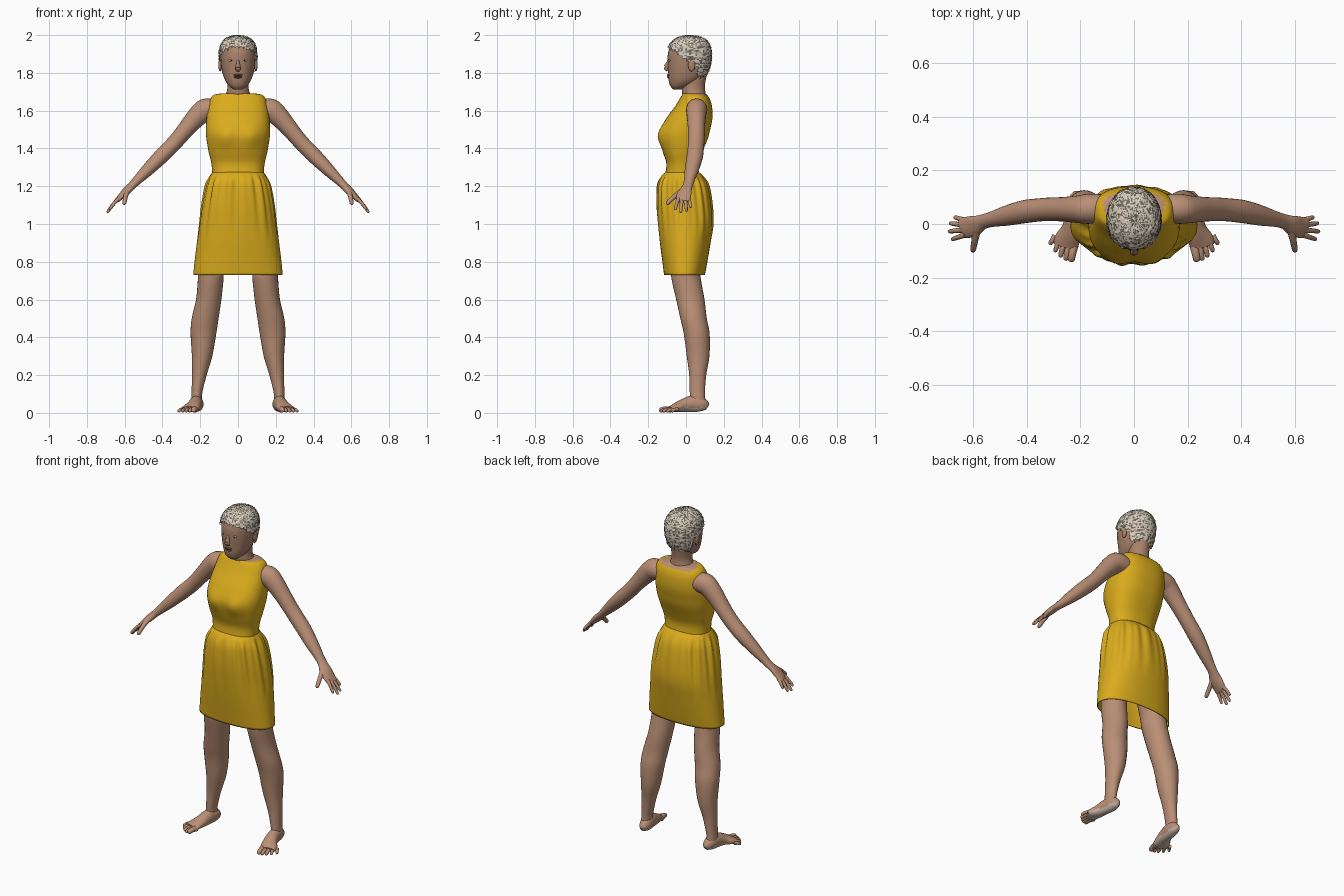
import bpy, bmesh, math, random
from mathutils import Vector

random.seed(4)
if "Cube" in bpy.data.objects:
    bpy.data.objects.remove(bpy.data.objects["Cube"])


def material(name, *rgb):
    m = bpy.data.materials.new(name)
    m.use_nodes = True
    m.diffuse_color = (*rgb, 1)
    m.node_tree.nodes["Principled BSDF"].inputs["Base Color"].default_value = (*rgb, 1)
    return m


YELLOW = material("yellow_cloth", 0.70, 0.41, 0.012)
SKIN = material("skin", 0.49, 0.275, 0.18)
FACE = material("face_skin", 0.40, 0.225, 0.145)
SOLE = material("pale_sole", 0.62, 0.50, 0.41)
HAIR_LIGHT = material("light_grey_hair", 0.66, 0.60, 0.49)
HAIR_DARK = material("dark_grey_hair", 0.17, 0.145, 0.115)
WHITE = material("eye_white", 0.6, 0.54, 0.47)
DARK = material("dark_brown", 0.04, 0.025, 0.02)
LIP = material("lip", 0.25, 0.10, 0.075)


def finish(name, bm, mats, angle=60):
    """Turn a bmesh into a smooth shaded object."""
    bmesh.ops.recalc_face_normals(bm, faces=bm.faces)
    me = bpy.data.meshes.new(name)
    bm.to_mesh(me)
    bm.free()
    for m in mats:
        me.materials.append(m)
    ob = bpy.data.objects.new(name, me)
    bpy.context.collection.objects.link(ob)
    bpy.ops.object.select_all(action="DESELECT")
    ob.select_set(True)
    bpy.context.view_layer.objects.active = ob
    bpy.ops.object.shade_smooth_by_angle(angle=math.radians(angle))
    return ob


def refine(stations, k=4):
    """Catmull-Rom interpolation between stations."""
    out = []
    last = len(stations) - 1
    for i in range(last):
        a, b = stations[max(i - 1, 0)], stations[i]
        c, d = stations[i + 1], stations[min(i + 2, last)]
        for t in (j / k for j in range(k)):
            out.append([q + t * (r - p) / 2 + t * t * (p - 2.5 * q + 2 * r - s / 2)
                        + t ** 3 * (1.5 * (q - r) + (s - p) / 2)
                        for p, q, r, s in zip(a, b, c, d)])
    return out + [list(stations[-1])]


def bridge(rings, caps=True):
    bm = bmesh.new()
    rows = [[bm.verts.new(p) for p in ring] for ring in rings]
    for a, b in zip(rows, rows[1:]):
        for i in range(len(a)):
            j = (i + 1) % len(a)
            bm.faces.new((a[i], a[j], b[j], b[i]))
    if caps:
        bm.faces.new(rows[0])
        bm.faces.new(rows[-1])
    return bm


def curve_point(a, e):
    c, s = math.cos(a), math.sin(a)
    return (math.copysign(abs(c) ** (2 / e), c), math.copysign(abs(s) ** (2 / e), s))


def level_rings(stations, n=32, e=2.0, k=4):
    """Horizontal rings from stations of centre x, z, half width, front y, back y."""
    rings = []
    for x, z, rx, yf, yb in refine(stations, k):
        unit = [curve_point(math.tau * i / n, e) for i in range(n)]
        rings.append([Vector((x + rx * u, (yf + yb) / 2 + (yb - yf) / 2 * v, z)) for u, v in unit])
    return rings


def tube_rings(stations, n=16, k=4):
    """Rings across a path of x, y, z, half width, half thickness."""
    st = refine(stations, k)
    pts = [Vector(s[:3]) for s in st]
    rings = []
    for i, s in enumerate(st):
        t = (pts[min(i + 1, len(pts) - 1)] - pts[max(i - 1, 0)]).normalized()
        u = t.cross(Vector((0, 0, 1))).normalized()
        v = u.cross(t)
        rings.append([pts[i] + u * s[3] * math.cos(a) + v * s[4] * math.sin(a)
                      for a in (math.tau * j / n for j in range(n))])
    return rings


def ball(name, loc, size, mat):
    bm = bmesh.new()
    bmesh.ops.create_uvsphere(bm, u_segments=16, v_segments=10, radius=1)
    for v in bm.verts:
        v.co = Vector(a * b + c for a, b, c in zip(v.co, size, loc))
    finish(name, bm, [mat])


def digit(name, sx, base, tip, r):
    """Rounded finger or toe with a slight bend and a thicker root."""
    b, t = Vector(base), Vector(tip)
    mid = b.lerp(t, 0.5) + Vector((0, 0, 0.004))
    path = [(*b, r * 1.25, r * 1.1), (*mid, r, r), (*b.lerp(t, 0.9), r * .85, r * .85), (*t, r * .3, r * .3)]
    rings = tube_rings(path, 10, 3)
    finish(name, bridge([[Vector((p.x * sx, p.y, p.z)) for p in ring] for ring in rings]), [SKIN])


# Dress bodice with a fuller bust; skin shows inside the neckline, lower at the back
rings = level_rings([
    (0, 1.262, .136, -.11, .07), (0, 1.32, .141, -.104, .066), (0, 1.38, .155, -.122, .086),
    (0, 1.45, .167, -.138, .115), (0, 1.50, .17, -.134, .128), (0, 1.56, .166, -.104, .14),
    (0, 1.62, .157, -.06, .138), (0, 1.66, .147, -.035, .127), (0, 1.685, .125, -.02, .11),
    (0, 1.692, .07, -.012, .095)], 64, 2.4)
for ring in rings:
    for p in ring:
        if p.y < 0:
            p.y -= .016 * math.exp(-((abs(p.x) - .07) / .05) ** 2 - ((p.z - 1.465) / .055) ** 2)
bm = bridge(rings)
for f in bm.faces:
    c = f.calc_center_median()
    f.material_index = int(c.z > 1.69 - .22 * max(0, c.y - .04) and abs(c.x) < .115)
finish("dress_bodice", bm, [YELLOW, SKIN])

# Gathered skirt, pleats fading towards the hem
rings = level_rings([
    (0, 1.275, .135, -.108, .068), (0, 1.25, .15, -.132, .094), (0, 1.20, .17, -.15, .12),
    (0, 1.10, .19, -.154, .138), (0, 1.0, .204, -.148, .144), (0, .9, .218, -.138, .13),
    (0, .8, .23, -.125, .113), (0, .73, .237, -.116, .10)], 128, 2.3)
for ring in rings:
    for i, p in enumerate(ring):
        a = math.tau * i / len(ring)
        fade = .055 * max(0, 1 - abs(p.z - 1.22) / (.05 if p.z > 1.22 else .32))
        k = 1 + fade * (.5 * math.sin(13 * a) + .5 * math.sin(21 * a + 1))
        p.x, p.y = p.x * k, p.y * k
skirt = finish("dress_skirt", bridge(rings, False), [YELLOW])
solid = skirt.modifiers.new("cloth", "SOLIDIFY")
solid.thickness = .005

# Neck and head
finish("neck", bridge(level_rings([
    (0, 1.64, .09, 0, .11), (0, 1.69, .064, -.02, .104), (0, 1.73, .055, -.022, .10),
    (0, 1.79, .058, -.02, .11)])), [FACE])
SKULL = [
    (0, 1.712, .022, -.066, -.025), (0, 1.73, .047, -.083, .02), (0, 1.76, .068, -.092, .075),
    (0, 1.80, .082, -.094, .107), (0, 1.85, .09, -.097, .123), (0, 1.9, .092, -.096, .128),
    (0, 1.94, .086, -.083, .12), (0, 1.97, .066, -.055, .098), (0, 1.985, .035, -.02, .06)]
finish("head", bridge(level_rings(SKULL, 40, 2.1)), [FACE])
finish("nose", bridge(tube_rings([
    (0, -.085, 1.875, .007, .008), (0, -.097, 1.85, .009, .010), (0, -.106, 1.828, .015, .012),
    (0, -.096, 1.812, .011, .007)], 14)), [FACE], 180)
for sx, side in ((1, "left"), (-1, "right")):
    ball(side + "_ear", (sx * .095, .03, 1.84), (.009, .019, .032), FACE)
    ball(side + "_eye", (sx * .036, -.086, 1.866), (.015, .006, .006), WHITE)
    ball(side + "_iris", (sx * .036, -.0905, 1.866), (.004, .003, .004), DARK)
ball("upper_lip", (0, -.092, 1.789), (.024, .009, .005), LIP)
ball("lower_lip", (0, -.091, 1.777), (.020, .009, .006), LIP)
ball("mouth_line", (0, -.096, 1.783), (.021, .006, .0015), DARK)

# Cropped curly hair: a rough shell trimmed along the hairline
rings = level_rings(SKULL + [(0, 1.988, .006, .015, .025)], 72, 2.1, 8)
bm = bridge(rings)
middle = Vector((0, .018, 1.88))
for f in list(bm.faces):
    c = f.calc_center_median()
    low = 1.785 if c.y > .055 else 1.87 - .72 * c.y
    if c.z < low + random.uniform(-.008, .008):
        bm.faces.remove(f)
bmesh.ops.delete(bm, geom=[v for v in bm.verts if not v.link_faces], context="VERTS")
for v in bm.verts:
    v.co += (v.co - middle).normalized() * random.uniform(.006, .013)
for f in bm.faces:
    f.material_index = int(random.random() < .36)
finish("cropped_hair", bm, [HAIR_LIGHT, HAIR_DARK], 180)

ARM = [
    (.10, .06, 1.60, .05, .05), (.165, .057, 1.605, .056, .06), (.205, .055, 1.58, .052, .056),
    (.26, .055, 1.52, .046, .047), (.31, .055, 1.46, .044, .042), (.35, .053, 1.415, .043, .041),
    (.41, .046, 1.355, .043, .04), (.48, .03, 1.285, .037, .033), (.53, .018, 1.235, .029, .025),
    (.565, .008, 1.20, .028, .02), (.60, -.008, 1.165, .039, .019),
    (.635, -.015, 1.13, .038, .013), (.645, -.018, 1.12, .03, .008)]
FINGERS = {
    "little": ((.63, .013, 1.135), (.672, .026, 1.088)),
    "ring": ((.636, -.004, 1.13), (.69, .003, 1.066)),
    "middle": ((.636, -.022, 1.13), (.694, -.028, 1.06)),
    "index": ((.63, -.04, 1.135), (.682, -.058, 1.075)),
    "thumb": ((.588, -.025, 1.172), (.603, -.104, 1.105))}
LEG = [
    (.08, 1.12, .07, -.085, .08), (.11, .95, .082, -.09, .088), (.141, .76, .069, -.08, .076),
    (.145, .7, .068, -.075, .08), (.155, .6, .067, -.052, .098), (.174, .5, .071, -.03, .11),
    (.183, .42, .068, -.012, .125), (.19, .3, .054, .004, .124), (.205, .2, .039, .017, .107),
    (.218, .1, .028, .02, .10), (.22, .04, .03, .02, .105)]
FOOT = [
    (.213, .114, .03, .016, .018), (.214, .10, .038, .027, .03), (.216, .075, .046, .034, .04),
    (.222, .03, .048, .035, .043), (.232, -.02, .038, .039, .033),
    (.25, -.06, .026, .047, .022), (.258, -.085, .02, .044, .014)]

for sx, side in ((1, "left"), (-1, "right")):
    def flip(rings):
        return [[Vector((p.x * sx, p.y, p.z)) for p in ring] for ring in rings]

    # Arm and hand
    finish(side + "_arm", bridge(flip(tube_rings(ARM, 24))), [SKIN])
    for name, (base, tip) in FINGERS.items():
        digit(f"{side}_{name}_finger", sx, base, tip, .0125 if name == "thumb" else .009)

    # Leg and bare foot with a paler, flattened sole
    finish(side + "_leg", bridge(flip(level_rings(LEG, 28))), [SKIN])
    bm = bridge(flip(tube_rings(FOOT, 24)))
    for v in bm.verts:
        v.co.z = max(v.co.z, .006)
    bmesh.ops.recalc_face_normals(bm, faces=bm.faces)
    for f in bm.faces:
        f.normal_update()
        f.material_index = int(f.normal.z < -.35 and f.calc_center_median().z < .035)
    finish(side + "_foot", bm, [SKIN, SOLE])
    for i in range(5):
        r = .015 if i == 0 else .0115 - .0006 * i
        base = (.226 + .017 * i, -.08 + .009 * i, .018)
        tip = (.236 + .02 * i, -.141 + .004 * i * i, r * .95)
        digit(f"{side}_toe_{i + 1}", sx, base, tip, r)
